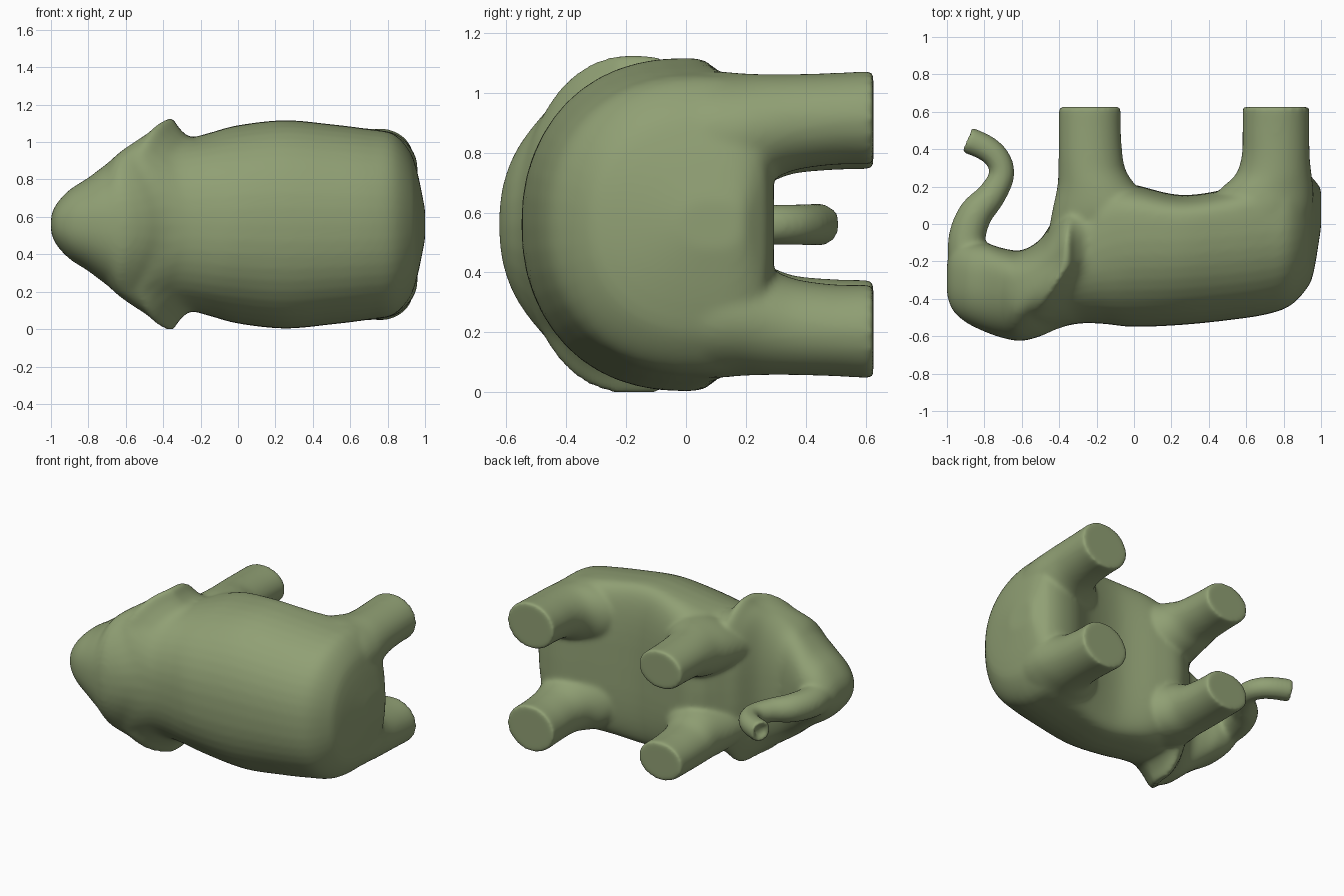
import bpy, bmesh, math
from mathutils import Vector

if "Cube" in bpy.data.objects:
    bpy.data.objects.remove(bpy.data.objects["Cube"])

CZ = 0.56          # symmetry plane height
SEG = 48

mat = bpy.data.materials.new("sage green")
mat.diffuse_color = (0.28, 0.35, 0.175, 1)
mat.use_nodes = True
mat.node_tree.nodes["Principled BSDF"].inputs["Base Color"].default_value = mat.diffuse_color


def smooth_rows(rows, n=6):
    """Catmull-Rom interpolation of numeric rows."""
    out = []
    for i in range(len(rows) - 1):
        a, b, c, d = rows[max(i - 1, 0)], rows[i], rows[i + 1], rows[min(i + 2, len(rows) - 1)]
        for k in range(n):
            t = k / n
            out.append([0.5 * (2 * q + (r - p) * t + (2 * p - 5 * q + 4 * r - s) * t * t
                               + (3 * q - p - 3 * r + s) * t ** 3)
                        for p, q, r, s in zip(a, b, c, d)])
    return out + [list(rows[-1])]


def loft(bm, rings):
    """Closed skin over a list of point rings."""
    vs = [[bm.verts.new(p) for p in ring] for ring in rings]
    for a, b in zip(vs, vs[1:]):
        for i in range(len(a)):
            j = (i + 1) % len(a)
            bm.faces.new((a[i], a[j], b[j], b[i]))
    bm.faces.new(vs[0][::-1])
    bm.faces.new(vs[-1])


def spow(v, e):
    return math.copysign(abs(v) ** e, v)


ANG = [2 * math.pi * i / SEG for i in range(SEG)]


def body_ring(row):
    x, top, mid, bot, hw = row
    pts = []
    for a in ANG:
        c, s = math.cos(a), math.sin(a)
        n = 2.25 if s < 0 else (3.3 if x > -0.2 else 2.5)
        h = (mid - top) if s < 0 else (bot - mid)
        y = mid + h * spow(s, 2 / n)
        w = hw * spow(c, 2 / n)
        # ear rim sweeps forward towards the crown
        near = max(0, 1 - abs(x + 0.36) / 0.34) ** 0.8
        shift = 0.6 * max(0, -0.22 - y) * near * min(1, (w / 0.36) ** 2)
        pts.append((x - shift, y, CZ + w))
    return pts


bm = bmesh.new()

# head with ear rims, then body: x, back y, widest y, belly y, half width
loft(bm, [body_ring(r) for r in smooth_rows([
    (-1.00, -0.38, -0.30, -0.20, 0.045),
    (-0.97, -0.46, -0.30, -0.14, 0.11),
    (-0.90, -0.525, -0.30, -0.10, 0.185),
    (-0.80, -0.575, -0.30, -0.10, 0.25),
    (-0.70, -0.61, -0.30, -0.13, 0.325),
    (-0.60, -0.625, -0.30, -0.14, 0.39),
    (-0.50, -0.60, -0.25, -0.08, 0.455),
    (-0.42, -0.565, -0.20, 0.04, 0.515),
    (-0.36, -0.545, -0.17, 0.10, 0.572),
    (-0.31, -0.535, -0.15, 0.15, 0.51),
    (-0.25, -0.53, -0.10, 0.20, 0.468),
    (-0.15, -0.535, -0.04, 0.23, 0.49),
    (0.00, -0.55, 0.00, 0.21, 0.53),
    (0.25, -0.54, 0.00, 0.155, 0.557),
    (0.50, -0.515, 0.02, 0.19, 0.535),
    (0.70, -0.485, 0.04, 0.275, 0.51),
    (0.83, -0.44, 0.05, 0.295, 0.485),
    (0.92, -0.35, 0.05, 0.275, 0.39),
    (0.96, -0.26, 0.05, 0.24, 0.275),
    (1.00, -0.02, 0.08, 0.19, 0.08)])])

# legs: y, x min, x max, inner and outer distance from the middle plane
FRONT = [(-0.05, -0.46, 0.16, 0.08, 0.45), (0.08, -0.435, 0.12, 0.09, 0.472),
         (0.20, -0.41, 0.015, 0.11, 0.468), (0.28, -0.405, -0.04, 0.14, 0.46),
         (0.36, -0.403, -0.06, 0.17, 0.455), (0.50, -0.403, -0.07, 0.183, 0.45),
         (0.626, -0.403, -0.07, 0.185, 0.448)]
REAR = [(-0.05, 0.38, 0.93, 0.08, 0.50), (0.08, 0.40, 0.955, 0.08, 0.513),
        (0.18, 0.455, 0.96, 0.10, 0.506), (0.26, 0.54, 0.95, 0.135, 0.503),
        (0.36, 0.575, 0.94, 0.18, 0.503), (0.50, 0.58, 0.937, 0.20, 0.507),
        (0.626, 0.58, 0.937, 0.20, 0.514)]
for rows in (FRONT, REAR):
    for side in (1, -1):
        loft(bm, [[((x0 + x1) / 2 + (x1 - x0) / 2 * math.cos(a), y,
                    CZ + side * ((z0 + z1) / 2 + (z1 - z0) / 2 * math.sin(a))) for a in ANG]
                  for y, x0, x1, z0, z1 in smooth_rows(rows)])

# curled trunk: x, y, radius
path = smooth_rows([(-0.84, -0.38, 0.12), (-0.875, -0.22, 0.115), (-0.893, -0.08, 0.1),
                    (-0.85, 0.05, 0.092), (-0.765, 0.15, 0.078), (-0.707, 0.26, 0.068),
                    (-0.727, 0.345, 0.068), (-0.79, 0.405, 0.07), (-0.895, 0.452, 0.072)])


def trunk_ring(p, t, r):
    n = Vector((-t.y, t.x, 0))
    return [p + n * r * math.cos(a) + Vector((0, 0, r * math.sin(a))) for a in ANG]


rings = []
for i, (x, y, r) in enumerate(path):
    a, b = path[max(i - 1, 0)], path[min(i + 1, len(path) - 1)]
    t = Vector((b[0] - a[0], b[1] - a[1], 0)).normalized()
    rings.append(trunk_ring(Vector((x, y, CZ)), t, r))
# dished trunk tip
end = Vector((path[-1][0], path[-1][1], CZ))
rings.append(trunk_ring(end, t, 0.05))
rings.append(trunk_ring(end - t * 0.03, t, 0.035))
loft(bm, rings)

bmesh.ops.recalc_face_normals(bm, faces=bm.faces)
mesh = bpy.data.meshes.new("elephant")
bm.to_mesh(mesh)
bm.free()
mesh.materials.append(mat)
obj = bpy.data.objects.new("elephant", mesh)
bpy.context.collection.objects.link(obj)
bpy.context.view_layer.objects.active = obj
obj.select_set(True)

# fuse all parts into one skin and soften the joins
rm = obj.modifiers.new("fuse", 'REMESH')
rm.mode = 'VOXEL'
rm.voxel_size = 0.013
sm = obj.modifiers.new("soften", 'SMOOTH')
sm.factor = 0.5
sm.iterations = 14
for m in ("fuse", "soften"):
    bpy.ops.object.modifier_apply(modifier=m)

for v in obj.data.vertices:
    v.co.z = max(v.co.z, 0)
bpy.ops.object.shade_smooth_by_angle(angle=math.radians(60))
